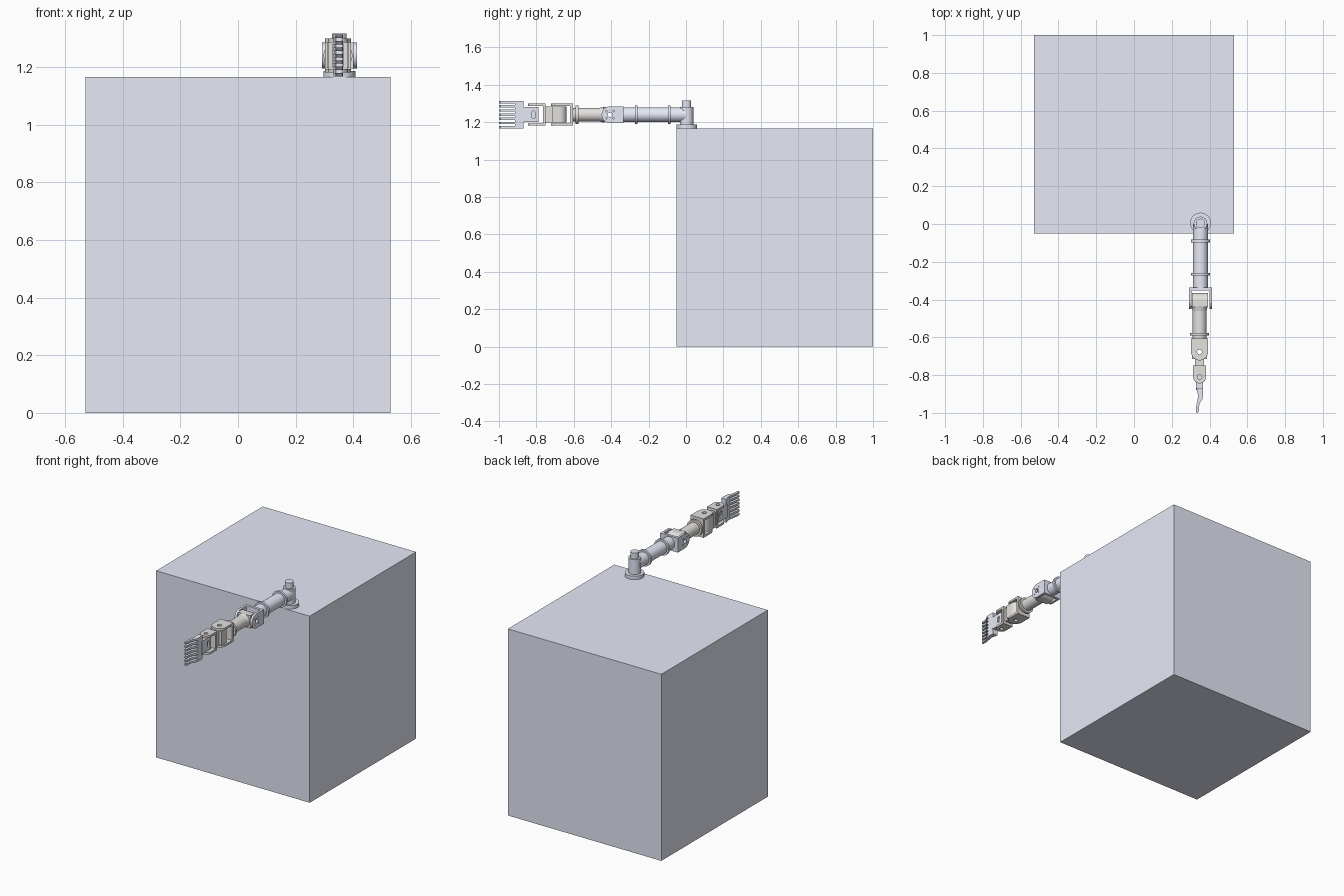
import bpy, math
from math import sin, cos, pi
from mathutils import Matrix, Vector

if "Cube" in bpy.data.objects:
    bpy.data.objects.remove(bpy.data.objects["Cube"])

XA, XW, Z = 0.352, 0.347, 1.24      # arm axis, wrist axis, arm height


def material(name, rgb):
    m = bpy.data.materials.new(name)
    m.diffuse_color = (*rgb, 1)
    m.use_nodes = True
    m.node_tree.nodes["Principled BSDF"].inputs["Base Color"].default_value = m.diffuse_color
    return m


BLUE = material("pale_blue", (0.79, 0.82, 0.93))
GREY = material("warm_grey", (0.78, 0.76, 0.74))


def cyl(name, a, b, r, mat, r2=None, sides=40):
    """Round bar or cone from point a to point b."""
    a, b = Vector(a), Vector(b)
    d = b - a
    bpy.ops.mesh.primitive_cone_add(vertices=sides, radius1=r, radius2=r if r2 is None else r2,
                                    depth=d.length, location=(a + b) / 2,
                                    rotation=d.to_track_quat('Z', 'Y').to_euler())
    o = bpy.context.object
    o.name = name
    o.data.materials.append(mat)
    bpy.ops.object.shade_smooth_by_angle()
    return o


def box(name, lo, hi, mat):
    lo, hi = Vector(lo), Vector(hi)
    bpy.ops.mesh.primitive_cube_add(size=1, location=(lo + hi) / 2)
    o = bpy.context.object
    o.name, o.scale = name, hi - lo
    o.data.materials.append(mat)
    return o


def circle(u, v, r, n=28):
    return [(u + r * cos(2 * pi * i / n), v + r * sin(2 * pi * i / n)) for i in range(n)]


def plate(name, loops, axis, pos, thick, mat):
    """Flat plate with holes: first loop is the outline. axis x uses (y,z), axis z uses (x,y)."""
    c = bpy.data.curves.new(name, 'CURVE')
    c.dimensions, c.fill_mode, c.extrude = '2D', 'BOTH', thick / 2
    for loop in loops:
        s = c.splines.new('POLY')
        s.points.add(len(loop) - 1)
        for p, (u, v) in zip(s.points, loop):
            p.co = (u, v, 0, 1)
        s.use_cyclic_u = True
    o = bpy.data.objects.new(name, c)
    bpy.context.collection.objects.link(o)
    if axis == 'x':
        o.matrix_world = Matrix(((0, 0, 1, pos), (1, 0, 0, 0), (0, 1, 0, 0), (0, 0, 0, 1)))
    else:
        o.location.z = pos
    bpy.ops.object.select_all(action='DESELECT')
    o.select_set(True)
    bpy.context.view_layer.objects.active = o
    bpy.ops.object.convert(target='MESH')
    o = bpy.context.object
    o.name = name
    o.data.materials.clear()
    o.data.materials.append(mat)
    bpy.ops.object.shade_smooth_by_angle()
    return o


def lug(back, pivot, r, centre, axis, front=False):
    """Outline with one round end at the pivot, square at y = back."""
    s = 1 if front else -1
    arc = [(pivot + s * r * sin(pi * i / 20), centre + r * cos(pi * i / 20)) for i in range(21)]
    pts = [(back, centre + r)] + arc + [(back, centre - r)]
    return pts if axis == 'x' else [(c, y) for y, c in pts]


# cabinet block
box("cabinet", (-0.53, -0.05, 0), (0.53, 1.0, 1.165), BLUE)

# shoulder post
cyl("shoulder_flange", (XA, 0.005, 1.165), (XA, 0.005, 1.187), 0.055, BLUE)
cyl("shoulder_post", (XA, 0.003, 1.18), (XA, 0.003, 1.28), 0.036, BLUE)
cyl("shoulder_cap", (XA, 0.003, 1.275), (XA, 0.003, 1.316), 0.025, BLUE)

# upper arm with collars
cyl("upper_arm", (XA, 0, Z), (XA, -0.34, Z), 0.039, BLUE)
for y in (-0.09, -0.266):
    cyl("upper_arm_collar", (XA, y + 0.007, Z), (XA, y - 0.007, Z), 0.05, BLUE)

# elbow fork
PE = -0.406
box("elbow_fork_wall", (XA - 0.061, -0.351, Z - 0.045), (XA + 0.061, -0.335, Z + 0.045), BLUE)
small = [circle(PE + 0.027 * cos(a), Z + 0.027 * sin(a), 0.004, 12)
         for a in (pi / 4, 3 * pi / 4, 5 * pi / 4, 7 * pi / 4)]
for s in (-1, 1):
    plate("elbow_fork_plate", [lug(-0.34, PE, 0.045, Z, 'x'), circle(PE, Z, 0.013)] + small,
          'x', XA + s * 0.054, 0.014, BLUE)

# forearm
plate("elbow_knuckle", [lug(-0.44, PE, 0.04, Z, 'x', True), circle(PE, Z, 0.013)],
      'x', XW + 0.003, 0.086, GREY)
cyl("forearm_taper", (XW, -0.435, Z), (XW, -0.46, Z), 0.043, GREY, 0.037)
cyl("forearm", (XW, -0.435, Z), (XW, -0.61, Z), 0.037, GREY)
cyl("forearm_collar", (XW, -0.576, Z), (XW, -0.59, Z), 0.05, GREY)

# two wrist forks with top and bottom plates
for name, back, pivot, r, hole in (("wrist_fork", -0.605, -0.677, 0.045, 0.013),
                                   ("hand_fork", -0.75, -0.81, 0.034, 0.012)):
    box(name + "_wall", (XW - r, back - 0.014, Z - 0.058), (XW + r, back, Z + 0.058), GREY)
    for s in (-1, 1):
        plate(name + "_plate", [lug(back, pivot, r, XW, 'z'), circle(XW, pivot, hole)],
              'z', Z + s * 0.0525, 0.013, GREY)

# wrist knuckle and neck
plate("wrist_knuckle", [lug(-0.715, -0.677, 0.039, XW, 'z', True), circle(XW, -0.677, 0.013)],
      'z', Z, 0.086, GREY)
box("wrist_neck", (XW - 0.024, -0.757, Z - 0.043), (XW + 0.024, -0.71, Z + 0.043), GREY)

# hand block with a slotted recess on both sides
lo, hi = Z - 0.04, Z + 0.04
outline = [(-0.788, lo), (-0.788, hi), (-0.88, hi), (-0.88, lo)]
slot = ([(-0.815 + 0.01 * cos(pi * i / 10), Z + 0.01 + 0.01 * sin(pi * i / 10)) for i in range(11)] +
        [(-0.815 - 0.01 * cos(pi * i / 10), Z - 0.01 - 0.01 * sin(pi * i / 10)) for i in range(11)])
for s in (-1, 1):
    plate("hand_block_cheek", [outline, slot], 'x', XW + s * 0.0145, 0.009, BLUE)
box("hand_block_core", (XW - 0.0105, -0.88, lo), (XW + 0.0105, -0.788, hi), BLUE)

# palm and curved fingers
palm = [(0.33, -0.868), (0.364, -0.868), (0.365, -0.915), (0.34, -0.915), (0.336, -0.89)]
plate("palm", [palm], 'z', Z, 0.146, BLUE)
finger = [(0.34, -0.91), (0.365, -0.91), (0.362, -0.927), (0.347, -0.952), (0.343, -0.975),
          (0.343, -0.992), (0.337, -1.0), (0.329, -0.998), (0.329, -0.97), (0.334, -0.94)]
for i in range(7):
    plate("finger", [finger], 'z', Z - 0.067 + i * 0.134 / 6, 0.012, BLUE)
